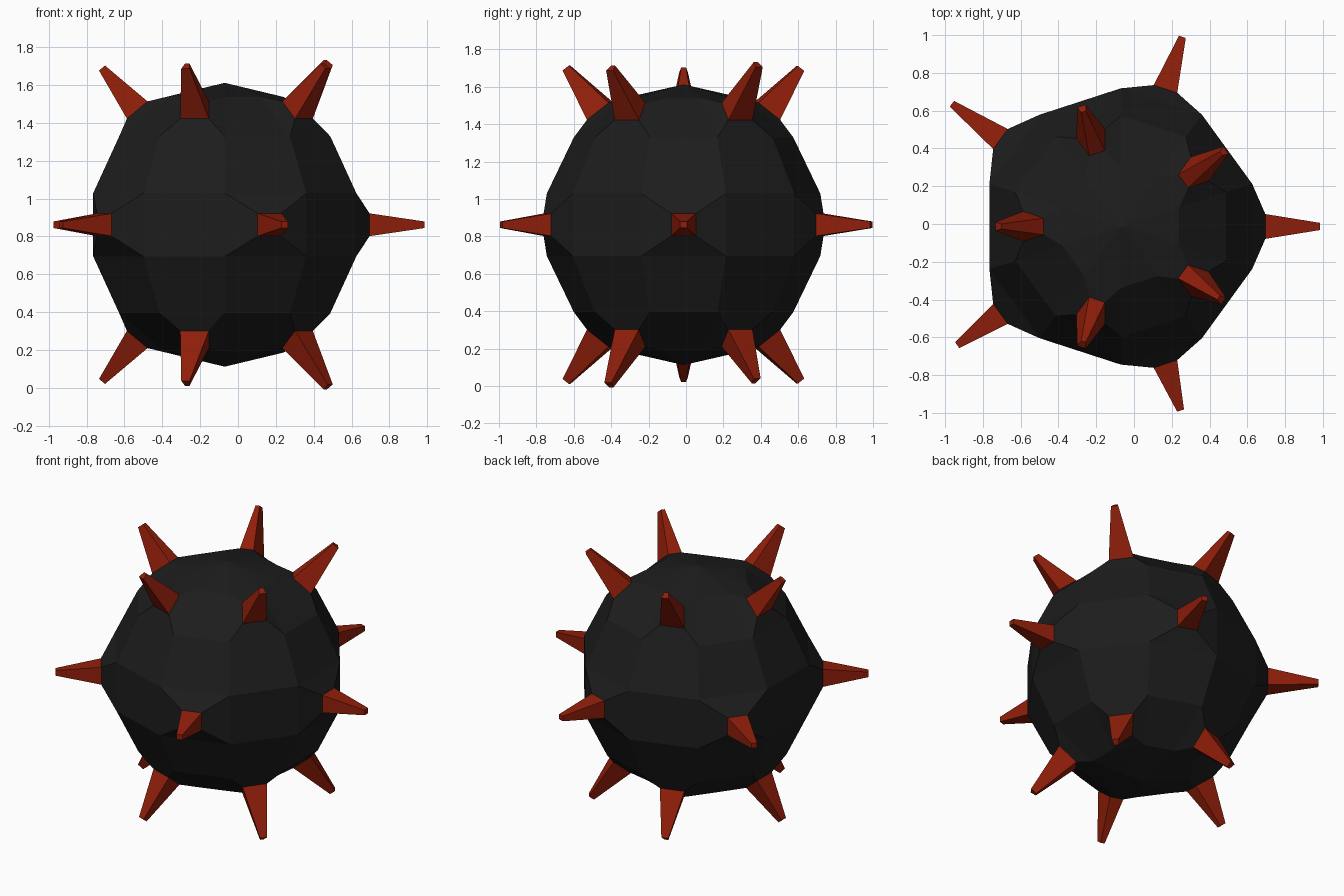
import bpy, bmesh, math
from mathutils import Vector

if "Cube" in bpy.data.objects:
    bpy.data.objects.remove(bpy.data.objects["Cube"])

CENTRE = Vector((-0.07, -0.013, 0.862))

# tip distance from the centre, per row of spikes (every 72 degrees)
TIPS = {
    0: [1.055, 1.055, 1.105, 1.07, 1.025],    # middle row, from 0 degrees
    1: [1.09, 1.062, 1.052, 1.065, 1.065],    # upper row, from 36 degrees
    -1: [1.06, 1.062, 1.052, 1.065, 1.09],    # lower row
}


def material(name, color):
    m = bpy.data.materials.new(name)
    m.diffuse_color = (*color, 1)
    m.use_nodes = True
    m.node_tree.nodes["Principled BSDF"].inputs["Base Color"].default_value = m.diffuse_color
    return m


def add_object(name, bm, mat):
    bmesh.ops.recalc_face_normals(bm, faces=bm.faces[:])
    mesh = bpy.data.meshes.new(name)
    bm.to_mesh(mesh)
    bm.free()
    mesh.materials.append(mat)
    ob = bpy.data.objects.new(name, mesh)
    ob.location = CENTRE
    bpy.context.collection.objects.link(ob)


def spike_slot(face):
    """Row and index of the spike on this face, or None."""
    c = face.calc_center_median()
    elev = math.degrees(math.asin(c.z / c.length))
    if 5 < abs(elev) < 45 or abs(elev) > 60:
        return None
    row = 0 if abs(elev) < 5 else (1 if elev > 0 else -1)
    step = round(math.degrees(math.atan2(c.y, c.x)) / 36) % 10
    if step % 2 != abs(row):
        return None
    return row, step // 2


# faceted ball, its corners at 18 degrees and every 36 from there
body = bmesh.new()
bmesh.ops.create_uvsphere(body, u_segments=10, v_segments=7, radius=0.75)
body.normal_update()
slots = [(f, spike_slot(f)) for f in body.faces]
slots = [(f, s) for f, s in slots if s]

spikes = bmesh.new()
for face, (row, i) in slots:
    # raised, narrowed pad on the ball
    centre = face.calc_center_median()
    normal = face.normal.copy()
    if row == 0:
        side, up, lift = 0.29, 0.36, 0.092 if i in (2, 3) else 0.07
    else:
        side, up, lift = 0.44, 0.44, 0.045
    tangent = Vector((0, 0, 1)).cross(normal).normalized()
    pad = bmesh.ops.extrude_discrete_faces(body, faces=[face])['faces'][0]
    for v in pad.verts:
        d = v.co - centre
        across = tangent * d.dot(tangent)
        v.co = centre + across * side + (d - across) * up + normal * lift

    # tapered spike standing on the pad
    base = [v.co.copy() for v in pad.verts]
    mid = centre + normal * lift
    end = mid + normal * (TIPS[row][i] - mid.length)
    low = [spikes.verts.new(p) for p in base]
    top = [spikes.verts.new(end + (p - mid) * 0.29) for p in base]
    for k in range(4):
        n = (k + 1) % 4
        spikes.faces.new((low[k], low[n], top[n], top[k]))
    spikes.faces.new(top)
    bmesh.ops.delete(body, geom=[pad], context='FACES_ONLY')

add_object("body", body, material("black", (0.012, 0.012, 0.012)))
add_object("spikes", spikes, material("red", (0.28, 0.013, 0.003)))
